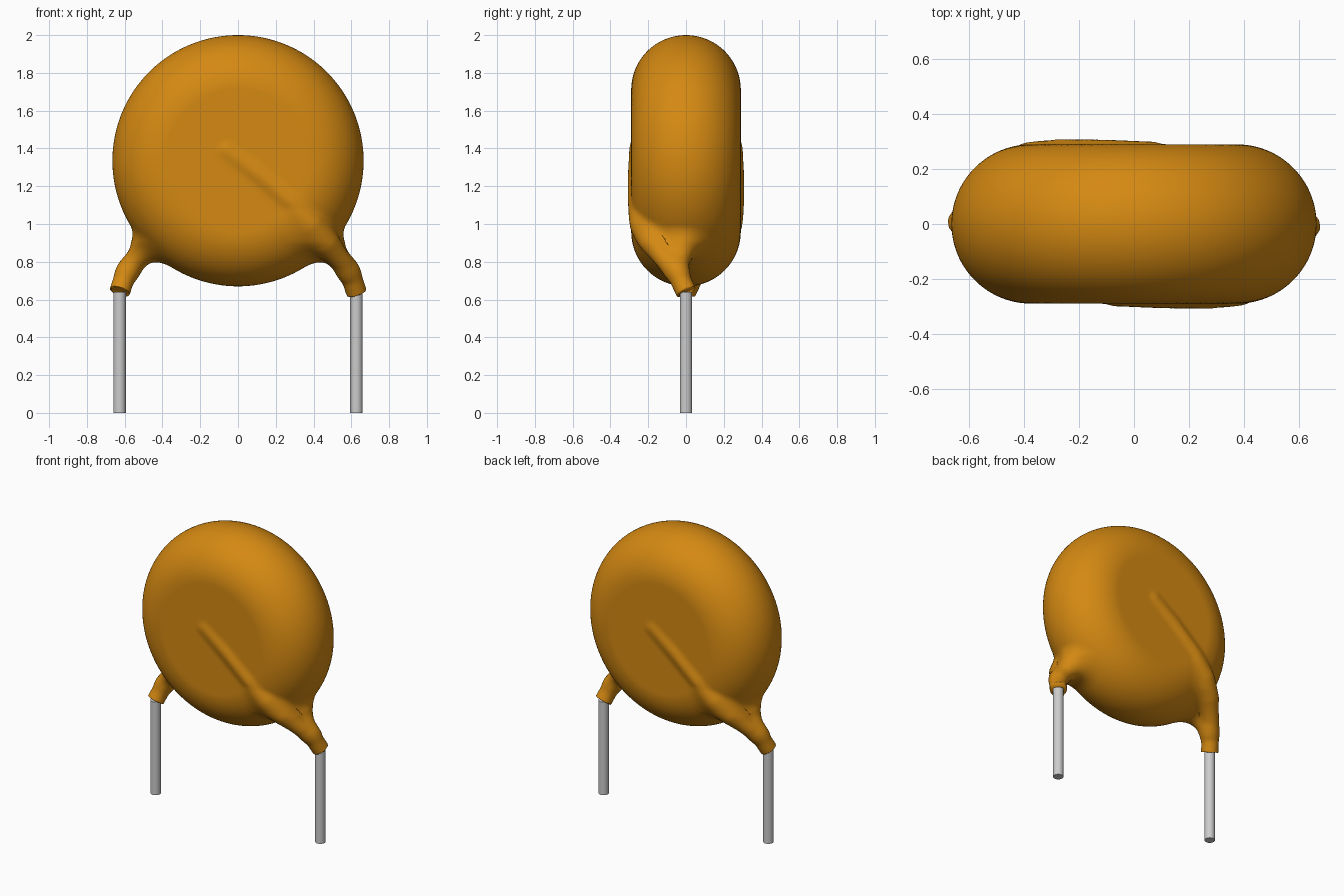
import bpy, bmesh, math
from mathutils import Vector

cube = bpy.data.objects.get("Cube")
if cube:
    bpy.data.objects.remove(cube, do_unlink=True)

CENTRE_Z, FLAT_R, HALF_T = 1.335, 0.375, 0.29

# Coated lead: x, y, z, radius, running from the disc face down to the pin
LEAD = [(-0.06, -0.255, 1.39, 0.040), (0.10, -0.262, 1.27, 0.043),
        (0.28, -0.260, 1.115, 0.046), (0.39, -0.240, 1.00, 0.050),
        (0.47, -0.185, 0.90, 0.054), (0.55, -0.100, 0.80, 0.054),
        (0.602, -0.035, 0.715, 0.054), (0.626, 0.0, 0.642, 0.055)]
# Web of coating between the lead and the rim
WEB = [(0.45, -0.02, 0.93, 0.06), (0.58, -0.04, 0.76, 0.05)]


def material(name, rgb, roughness, metallic=0.0):
    m = bpy.data.materials.new(name)
    m.use_nodes = True
    m.diffuse_color = (*rgb, 1)
    b = m.node_tree.nodes["Principled BSDF"]
    b.inputs["Base Color"].default_value = (*rgb, 1)
    b.inputs["Roughness"].default_value = roughness
    b.inputs["Metallic"].default_value = metallic
    return m


orange = material("orange coating", (0.66, 0.25, 0.006), 0.4)
metal = material("grey metal", (0.60, 0.60, 0.60), 0.4)


def add_object(name, data):
    ob = bpy.data.objects.new(name, data)
    bpy.context.collection.objects.link(ob)
    return ob


def select(obs):
    bpy.ops.object.select_all(action='DESELECT')
    for ob in obs:
        ob.select_set(True)
    bpy.context.view_layer.objects.active = obs[0]


def tube(points, s):
    """Tapered tube; s = -1 turns it half way round the z axis."""
    cu = bpy.data.curves.new("tube", 'CURVE')
    cu.dimensions = '3D'
    cu.bevel_depth = 1.0
    cu.bevel_resolution = 4
    cu.use_fill_caps = True
    sp = cu.splines.new('POLY')
    sp.points.add(len(points) - 1)
    for p, (x, y, z, r) in zip(sp.points, points):
        p.co = (s * x, s * y, z, 1)
        p.radius = r
    return add_object("tube", cu)


# Rounded disc, turned about the y axis
bm = bmesh.new()
profile = [(0, -HALF_T)]
for i in range(17):
    a = math.pi * (i / 16 - 0.5)
    profile.append((FLAT_R + HALF_T * math.cos(a), HALF_T * math.sin(a)))
profile.append((0, HALF_T))
verts = [bm.verts.new((r, y, CENTRE_Z)) for r, y in profile]
edges = [bm.edges.new(e) for e in zip(verts, verts[1:])]
bmesh.ops.spin(bm, geom=verts + edges, cent=(0, 0, CENTRE_Z), axis=(0, 1, 0),
               angle=math.tau, steps=72)
bmesh.ops.remove_doubles(bm, verts=bm.verts, dist=1e-4)
bmesh.ops.recalc_face_normals(bm, faces=bm.faces)
me = bpy.data.meshes.new("coated_disc")
bm.to_mesh(me)
bm.free()
body = add_object("coated_disc", me)

# Fuse the disc, leads and webs into one skin
tubes = [tube(p, s) for p in (LEAD, WEB) for s in (1, -1)]
select(tubes)
bpy.ops.object.convert(target='MESH')
select([body] + tubes)
bpy.ops.object.join()
mod = body.modifiers.new("fuse", 'REMESH')
mod.mode = 'VOXEL'
mod.voxel_size = 0.016
bpy.ops.object.modifier_apply(modifier=mod.name)


# Soft fillets: settle the skin on a smooth blend of the same shapes
def segments(points):
    out = []
    for a, b in zip(points, points[1:]):
        pa, ab = Vector(a[:3]), Vector(b[:3]) - Vector(a[:3])
        out.append((pa, ab, ab.length_squared, a[3], b[3] - a[3]))
    return out


LEAD_SEGS, WEB_SEGS = segments(LEAD), segments(WEB)


def tube_distance(p, segs):
    best = 9.0
    for a, ab, ll, r, dr in segs:
        v = p - a
        t = min(1.0, max(0.0, v.dot(ab) / ll))
        best = min(best, (v - ab * t).length - r - dr * t)
    return best


def soft_min(a, b, k):
    h = max(k - abs(a - b), 0.0) / k
    return min(a, b) - h * h * k / 4


def distance(p):
    rho = math.hypot(p.x, p.z - CENTRE_Z)
    d = math.hypot(max(rho - FLAT_R, 0.0), p.y) - HALF_T
    if p.z > 1.52:
        return d
    q = p if p.x > 1.5 * p.y else Vector((-p.x, -p.y, p.z))
    k = 0.03 + 0.10 * min(1.0, max(0.0, (1.08 - p.z) / 0.18))
    lead = tube_distance(q, LEAD_SEGS)
    if p.z < 1.12:
        lead = soft_min(lead, tube_distance(q, WEB_SEGS), 0.05)
    return soft_min(d, lead, k)


bm = bmesh.new()
bm.from_mesh(body.data)
E = 0.002
STEPS = (Vector((E, 0, 0)), Vector((0, E, 0)), Vector((0, 0, E)))
for _ in range(3):
    bmesh.ops.smooth_vert(bm, verts=bm.verts, factor=0.5, use_axis_x=True,
                          use_axis_y=True, use_axis_z=True)
    for v in bm.verts:
        d = distance(v.co)
        g = Vector([(distance(v.co + s) - d) / E for s in STEPS])
        v.co -= g * (d / max(g.length_squared, 0.3))
bm.to_mesh(body.data)
bm.free()
body.data.materials.clear()
body.data.materials.append(orange)
select([body])
bpy.ops.object.shade_smooth()

# Bare metal pins
for side, s in (("left", 1), ("right", -1)):
    bpy.ops.mesh.primitive_cylinder_add(vertices=32, radius=0.033, depth=0.64,
                                        location=(s * 0.627, 0, 0.32))
    pin = bpy.context.object
    pin.name = side + "_pin"
    pin.data.materials.append(metal)
    bpy.ops.object.shade_smooth_by_angle(angle=math.radians(40))
